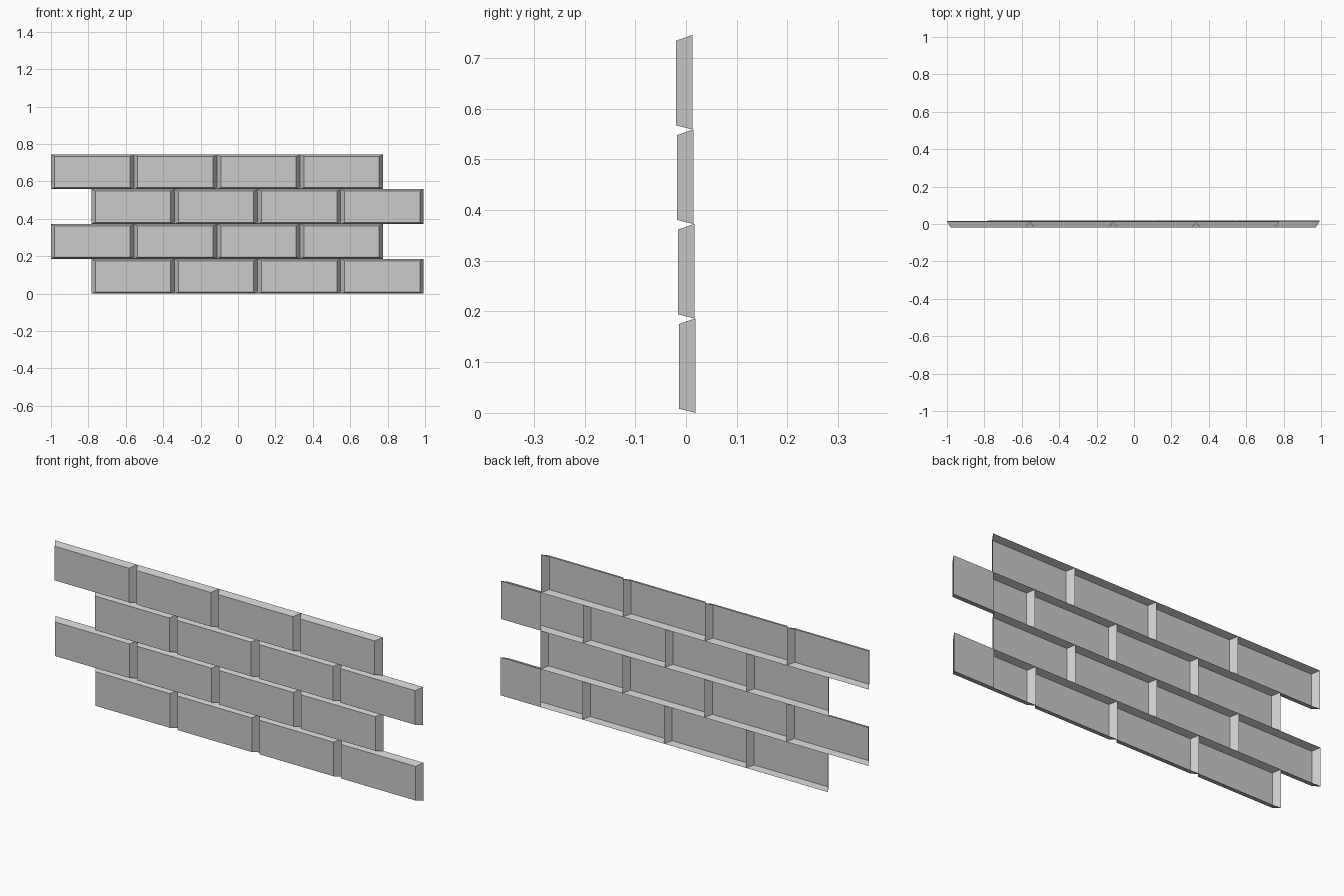
import bpy

cube = bpy.data.objects.get("Cube")
if cube:
    bpy.data.objects.remove(cube, do_unlink=True)

grey = bpy.data.materials.new("brick_grey")
grey.use_nodes = True
colour = (0.6, 0.6, 0.6, 1)
grey.diffuse_color = colour
grey.node_tree.nodes["Principled BSDF"].inputs["Base Color"].default_value = colour

PITCH = 0.444      # brick length
ROW = 0.1863       # brick height
DEPTH = 0.032


def make_object(name, verts, faces):
    mesh = bpy.data.meshes.new(name)
    mesh.from_pydata(verts, [], faces)
    mesh.materials.append(grey)
    obj = bpy.data.objects.new(name, mesh)
    bpy.context.collection.objects.link(obj)
    return obj


def rectangle(x0, x1, z0, z1, y):
    return [(x0, y, z0), (x1, y, z0), (x1, y, z1), (x0, y, z1)]


def brick(name, x, z, front):
    # Hollow shell, open behind, with walls flaring out to the back edge
    verts = rectangle(x + 0.02, x + PITCH - 0.021, z + 0.008, z + ROW - 0.011, front)
    verts += rectangle(x, x + PITCH, z, z + ROW, front + DEPTH)
    faces = [(0, 1, 2, 3)]
    for i in range(4):
        j = (i + 1) % 4
        faces.append((i, i + 4, j + 4, j))
    make_object(name, verts, faces)


# Four courses in running bond, leaning slightly forward
for row in range(4):
    left = -0.783 if row % 2 == 0 else -1.0
    front = -0.0135 - 0.002 * row
    z = row * ROW
    for col in range(4):
        brick(f"brick_row{row + 1}_{col + 1}", left + col * PITCH, z, front)
    # Back plate closing the overhanging end of the offset courses
    if row % 2 == 0:
        end = left + 4 * PITCH
        plate = rectangle(0.776, end, z, z + ROW, front + DEPTH)
        make_object(f"end_back_plate_{row + 1}", plate, [(3, 2, 1, 0)])
